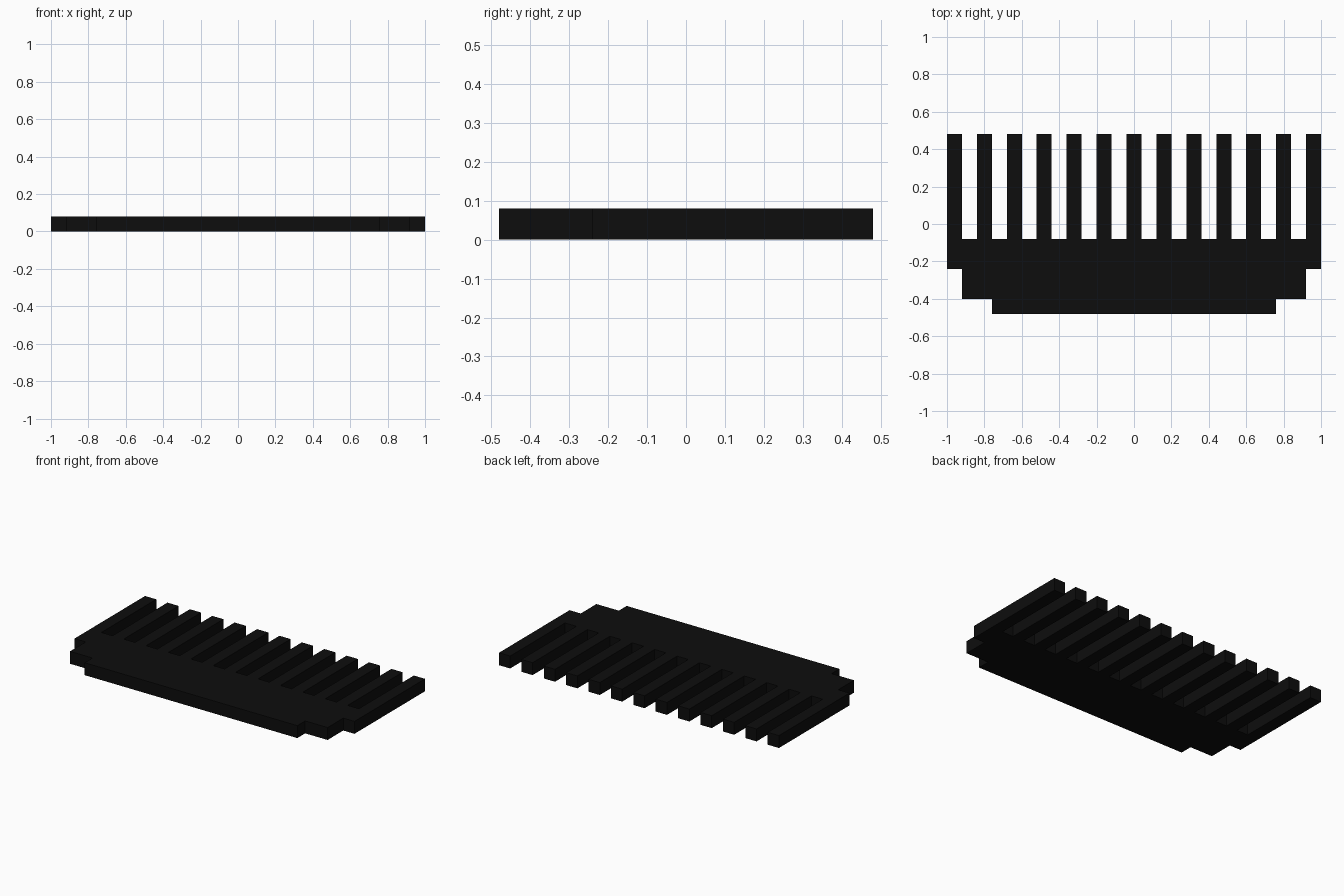
import bpy
import bmesh

if "Cube" in bpy.data.objects:
    bpy.data.objects.remove(bpy.data.objects["Cube"])

U = 0.08          # width of one tooth, one gap and the slab thickness
TEETH = 13

black = bpy.data.materials.new("matte black")
black.diffuse_color = (0.004, 0.004, 0.004, 1.0)
black.use_nodes = True
black.node_tree.nodes["Principled BSDF"].inputs["Base Color"].default_value = black.diffuse_color

# stepped spine, counter-clockwise along the front edge
right = [(0.76, -0.48), (0.76, -0.40), (0.92, -0.40), (0.92, -0.24), (1.0, -0.24)]
outline = [(-x, y) for x, y in reversed(right)] + right

# teeth, running from right to left along the back edge
for i in range(TEETH):
    x = 1.0 - 2 * U * i
    tooth = [(x, -0.08), (x, 0.48), (x - U, 0.48), (x - U, -0.08)]
    if i == 0:
        tooth = tooth[1:]      # outer teeth run flush into the spine ends
    if i == TEETH - 1:
        tooth = tooth[:-1]
    outline += tooth

# extrude the outline into a solid comb
bm = bmesh.new()
base = bm.faces.new([bm.verts.new((x, y, 0)) for x, y in outline])
top = bmesh.ops.extrude_face_region(bm, geom=[base], use_keep_orig=True)
bmesh.ops.translate(bm, vec=(0, 0, U),
                    verts=[g for g in top["geom"] if isinstance(g, bmesh.types.BMVert)])
bmesh.ops.recalc_face_normals(bm, faces=bm.faces)
mesh = bpy.data.meshes.new("comb")
bm.to_mesh(mesh)
bm.free()
mesh.materials.append(black)
comb = bpy.data.objects.new("comb", mesh)
bpy.context.collection.objects.link(comb)
